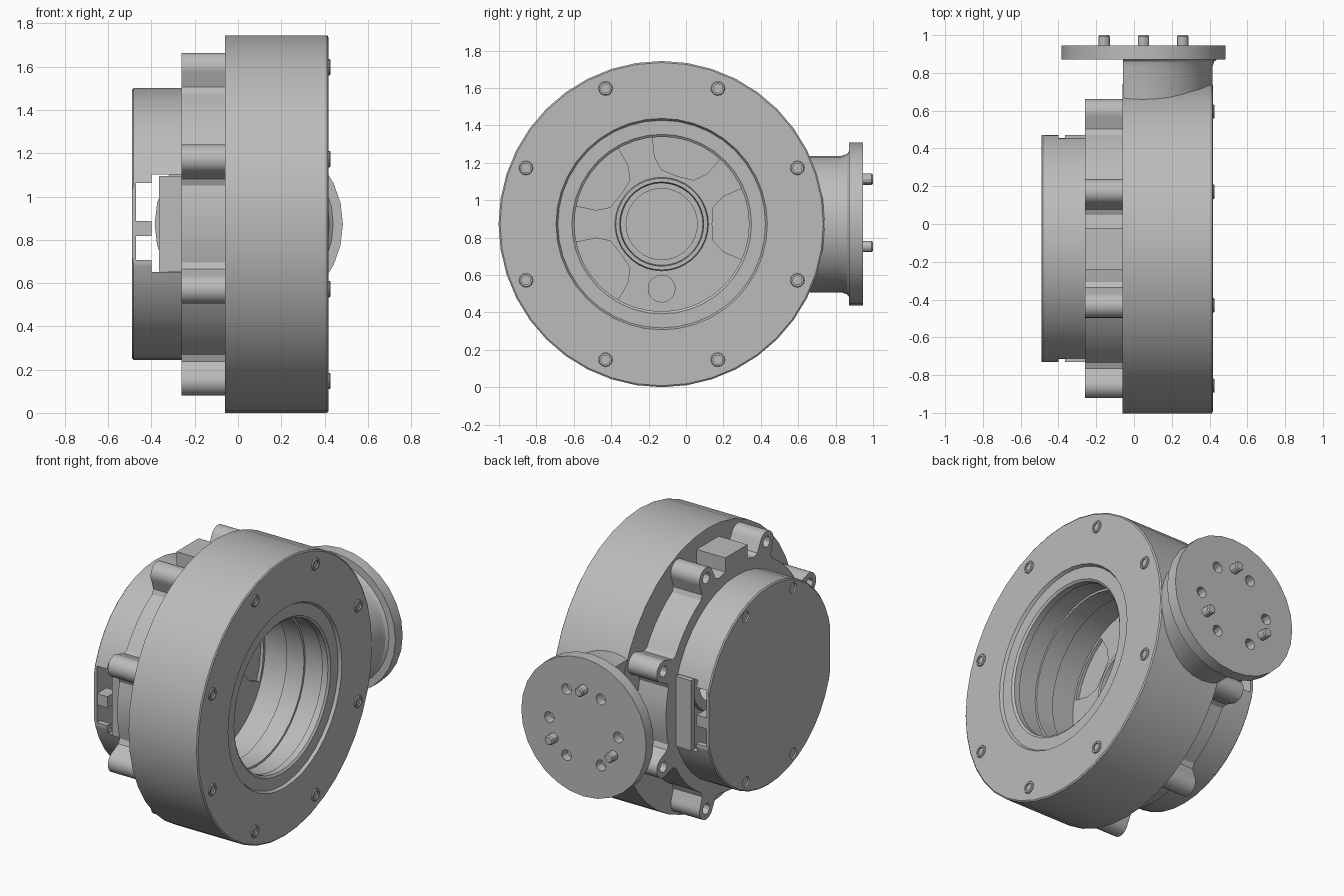
import bpy, bmesh, math
from mathutils import Vector

if "Cube" in bpy.data.objects:
    bpy.data.objects.remove(bpy.data.objects["Cube"])

CY, CZ = -0.13, 0.8725          # main axis (runs along x)
PX = 0.05                       # side port axis (runs along y)
grey = bpy.data.materials.new("light grey metal")
grey.diffuse_color = (0.5, 0.5, 0.5, 1)
grey.use_nodes = True
grey.node_tree.nodes["Principled BSDF"].inputs["Base Color"].default_value = grey.diffuse_color


def finish(name, bm, smooth=True):
    bmesh.ops.recalc_face_normals(bm, faces=bm.faces)
    me = bpy.data.meshes.new(name)
    bm.to_mesh(me)
    bm.free()
    me.materials.append(grey)
    ob = bpy.data.objects.new(name, me)
    bpy.context.collection.objects.link(ob)
    if smooth:
        shade(ob)
    return ob


def shade(ob):
    bpy.ops.object.select_all(action='DESELECT')
    ob.select_set(True)
    bpy.context.view_layer.objects.active = ob
    bpy.ops.object.shade_smooth_by_angle(angle=math.radians(30))


def place(axis, c, a, u, v):
    return (a, c[0] + u, c[1] + v) if axis == 'X' else (c[0] + u, a, c[1] + v)


def spin(bm, profile, axis='X', c=(CY, CZ), n=36, closed=False):
    """Turn (position, radius) points round an axis; open profiles get end caps."""
    rings = [[bm.verts.new(place(axis, c, a, r * math.cos(i * math.tau / n), r * math.sin(i * math.tau / n)))
              for i in range(n)] for a, r in profile]
    pairs = list(zip(rings, rings[1:]))
    if closed:
        pairs.append((rings[-1], rings[0]))
    else:
        bm.faces.new(rings[0])
        bm.faces.new(rings[-1])
    for p, q in pairs:
        for i in range(n):
            j = (i + 1) % n
            bm.faces.new((p[i], p[j], q[j], q[i]))


def prism(bm, outline, x0, x1):
    """Extrude a polar outline (angle, radius) along x."""
    a, b = [[bm.verts.new((x, CY + r * math.cos(t), CZ + r * math.sin(t))) for t, r in outline] for x in (x0, x1)]
    bm.faces.new(a)
    bm.faces.new(b)
    for i in range(len(a)):
        j = (i + 1) % len(a)
        bm.faces.new((a[i], a[j], b[j], b[i]))


def box(bm, lo, hi):
    vs = bmesh.ops.create_cube(bm, size=1)['verts']
    lo, hi = Vector(lo), Vector(hi)
    for v in vs:
        v.co = (lo + hi) / 2 + v.co * (hi - lo)


def side_boxes(bm, x, y, z):
    """Same box on both sides of the main axis; y and z are offsets from it."""
    for s in (-1, 1):
        y0, y1 = sorted((CY + s * y[0], CY + s * y[1]))
        box(bm, (x[0], y0, CZ + z[0]), (x[1], y1, CZ + z[1]))


def cut(ob, bm):
    """Subtract a bmesh from an object and remove the cutter."""
    tool = finish("cutter", bm, False)
    tool.hide_render = True
    m = ob.modifiers.new("cut", 'BOOLEAN')
    m.operation, m.solver, m.object = 'DIFFERENCE', 'EXACT', tool
    bpy.ops.object.select_all(action='DESELECT')
    bpy.context.view_layer.objects.active = ob
    ob.select_set(True)
    bpy.ops.object.modifier_apply(modifier=m.name)
    bpy.data.objects.remove(tool)
    shade(ob)


def polar(r, t, c=(CY, CZ)):
    return (c[0] + r * math.cos(t), c[1] + r * math.sin(t))


BOLTS = [math.radians(22.5 + 45 * i) for i in range(8)]
BOLT_R = 0.785

# Main housing: thick ring with stepped bore
bm = bmesh.new()
spin(bm, [(-0.06, 0.872), (0.412, 0.872), (0.418, 0.864), (0.418, 0.565), (0.40, 0.555), (0.40, 0.48),
          (0.39, 0.467), (0.35, 0.467), (0.35, 0.485), (0.22, 0.485), (0.22, 0.472), (0.1, 0.472),
          (0.1, 0.485), (-0.06, 0.485)], n=40, closed=True)
finish("main_housing", bm)

# Socket screws on the front face
bm = bmesh.new()
for t in BOLTS:
    spin(bm, [(0.37, 0.038), (0.422, 0.038), (0.427, 0.034), (0.427, 0.024), (0.385, 0.024)],
         c=polar(BOLT_R, t), n=12)
finish("face_screws", bm)

# Rear flange with eight bolt ears
ear, base = 0.067, 0.70
w = math.asin(ear / BOLT_R)
skirt = w + 0.05
outline = []
for t in BOLTS:
    outline += [(t - skirt, base), (t - w - 0.015, base + 0.02)]
    for s in range(-6, 7):
        d = w * math.sin(s * math.pi / 12)
        outline.append((t + d, BOLT_R * math.cos(d) + math.sqrt(max(0, ear**2 - (BOLT_R * math.sin(d))**2))))
    outline += [(t + w + 0.015, base + 0.02), (t + skirt, base)]
    for s in range(1, 5):
        outline.append((t + skirt + s / 5 * (math.pi / 4 - 2 * skirt), base))
bm = bmesh.new()
prism(bm, outline, -0.26, -0.05)
flange = finish("rear_flange", bm)
bm = bmesh.new()
spin(bm, [(-0.4, 0.5), (0.1, 0.5)])
for t in BOLTS:
    spin(bm, [(-0.3, 0.034), (-0.12, 0.034)], c=polar(BOLT_R, t), n=12)
cut(flange, bm)

# Block on top of the flange
bm = bmesh.new()
box(bm, (-0.26, CY - 0.11, CZ + 0.6), (-0.05, CY + 0.11, CZ + 0.78))
finish("top_block", bm)

# Floor inside the bore with shallow pockets between the spokes
bm = bmesh.new()
spin(bm, [(-0.10, 0.51), (-0.06, 0.51), (-0.06, 0.25), (-0.045, 0.245), (-0.045, 0.225), (-0.09, 0.22),
          (-0.09, 0.19), (-0.13, 0.19), (-0.13, 0.25), (-0.10, 0.25)], closed=True)
floor = finish("spoked_floor", bm)
bm = bmesh.new()
for k in range(4):
    t = math.radians(72 * k)
    wide = [(t + math.radians(d), 0.47) for d in (-24, -12, 0, 12, 24)]
    slim = [(t + math.radians(d), r) for d, r in ((24, 0.36), (18, 0.29), (0, 0.27), (-18, 0.29), (-24, 0.36))]
    prism(bm, wide + slim, -0.08, 0.05)
spin(bm, [(-0.075, 0.072), (0.05, 0.072)], c=(CY, CZ - 0.345), n=16)
cut(floor, bm)

# Rear cover: hollow cup with flattened sides, side slots and screw holes
bm = bmesh.new()
spin(bm, [(-0.475, 0.59), (-0.25, 0.59), (-0.25, 0.628), (-0.483, 0.628), (-0.49, 0.62)], n=40)
cover = finish("rear_cover", bm)
bm = bmesh.new()
side_boxes(bm, (-0.6, -0.2), (0.6, 0.8), (-0.4, 0.4))
cut(cover, bm)
bm = bmesh.new()
box(bm, (-0.4, CY - 0.9, CZ - 0.222), (-0.2, CY + 0.9, CZ + 0.23))
cut(cover, bm)
bm = bmesh.new()
box(bm, (-0.472, CY - 0.9, CZ - 0.165), (-0.36, CY + 0.9, CZ + 0.19))
cut(cover, bm)
bm = bmesh.new()
for sy in (-1, 1):
    for sz in (-1, 1):
        spin(bm, [(-0.6, 0.033), (-0.48, 0.033)], c=(CY + sy * 0.235, CZ + sz * 0.52), n=12)
cut(cover, bm)

# Upright plates that close most of each side slot
bm = bmesh.new()
side_boxes(bm, (-0.365, -0.25), (0.565, 0.6), (-0.218, 0.222))
finish("slot_plates", bm, False)

# Small tabs between the two slot openings
bm = bmesh.new()
side_boxes(bm, (-0.478, -0.4), (0.5, 0.595), (-0.055, 0.015))
finish("slot_tabs", bm, False)

# Side port: neck trimmed flush with the housing back
P = (PX, CZ)
bm = bmesh.new()
spin(bm, [(0.55, 0.365), (0.83, 0.365), (0.86, 0.375), (0.88, 0.40)], 'Y', P, 32)
neck = finish("port_neck", bm)
bm = bmesh.new()
box(bm, (-1, 0.3, 0), (-0.057, 1.2, 2))
cut(neck, bm)

# Port flange disc with six holes
bm = bmesh.new()
spin(bm, [(0.872, 0.435), (0.945, 0.435)], 'Y', P, 28)
disc = finish("port_flange", bm)
bm = bmesh.new()
for k in range(6):
    spin(bm, [(0.89, 0.034), (1.0, 0.034)], 'Y', polar(0.24, k * math.pi / 3, P), 12)
cut(disc, bm)

# Three locating pins
bm = bmesh.new()
for k in range(3):
    spin(bm, [(0.93, 0.03), (0.992, 0.03), (1.0, 0.024)], 'Y', polar(0.24, math.pi / 2 + k * math.tau / 3, P), 12)
finish("port_pins", bm)
